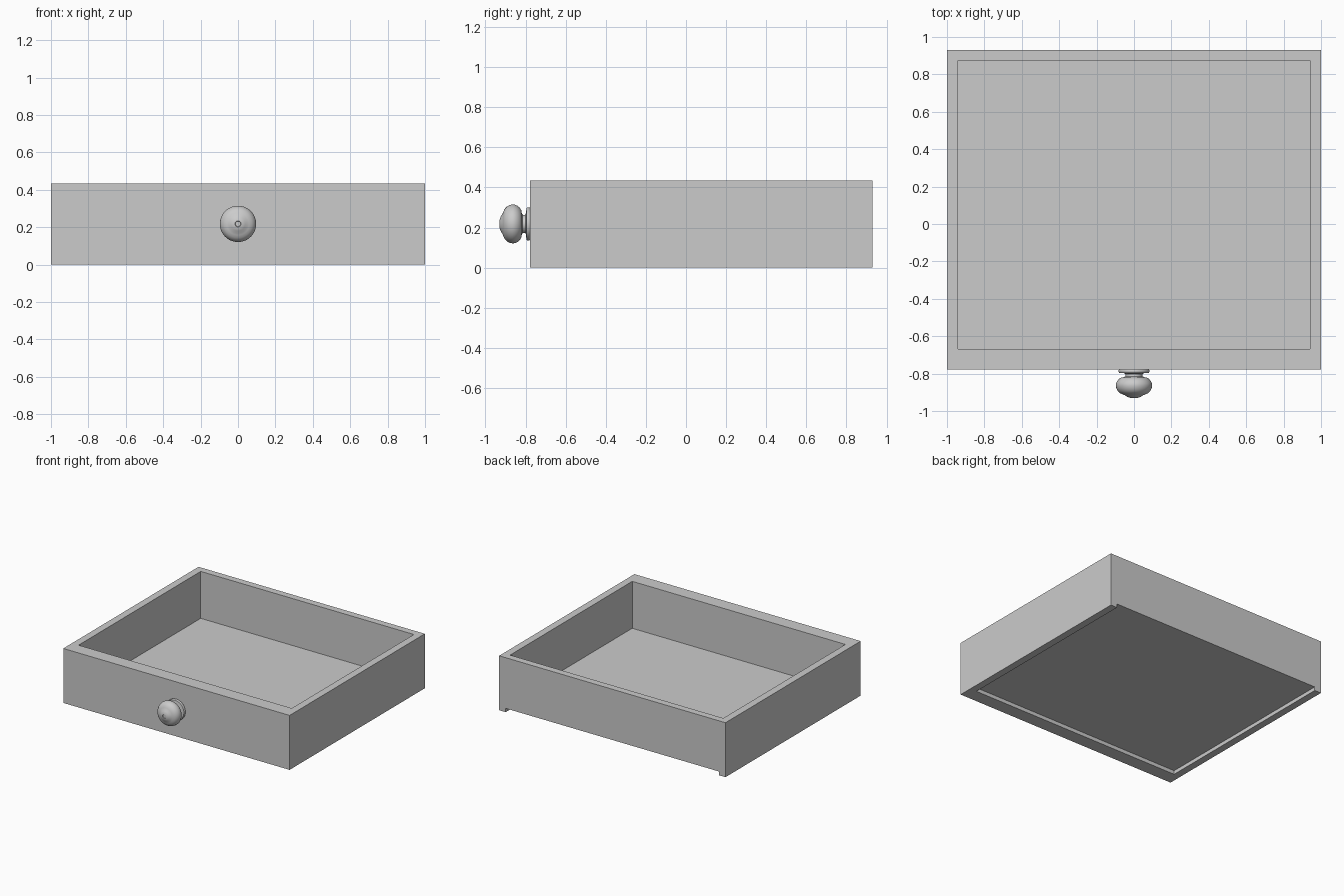
import bpy
import bmesh
from math import tau, radians
from mathutils import Vector

if "Cube" in bpy.data.objects:
    bpy.data.objects.remove(bpy.data.objects["Cube"], do_unlink=True)

HALF_W, FRONT, BACK, HEIGHT = 1.0, -0.777, 0.93, 0.435
INNER_W, INNER_FRONT, INNER_BACK = 0.942, -0.667, 0.875
FLOOR_TOP, FLOOR_BASE = 0.06, 0.03

grey = bpy.data.materials.new("plain grey")
grey.use_nodes = True
colour = (0.6, 0.6, 0.6, 1)
grey.diffuse_color = colour
grey.node_tree.nodes["Principled BSDF"].inputs["Base Color"].default_value = colour


def add_object(name, bm):
    bmesh.ops.recalc_face_normals(bm, faces=bm.faces)
    mesh = bpy.data.meshes.new(name)
    bm.to_mesh(mesh)
    bm.free()
    mesh.materials.append(grey)
    obj = bpy.data.objects.new(name, mesh)
    bpy.context.collection.objects.link(obj)
    return obj


def box(name, low, high):
    low, high = Vector(low), Vector(high)
    bm = bmesh.new()
    bmesh.ops.create_cube(bm, size=1)
    bmesh.ops.scale(bm, vec=high - low, verts=bm.verts)
    bmesh.ops.translate(bm, vec=(low + high) / 2, verts=bm.verts)
    return add_object(name, bm)


def activate(obj):
    bpy.ops.object.select_all(action="DESELECT")
    obj.select_set(True)
    bpy.context.view_layer.objects.active = obj


def carve(obj, cutter):
    cutter.hide_render = True
    mod = obj.modifiers.new("carve", "BOOLEAN")
    mod.operation = "DIFFERENCE"
    mod.solver = "EXACT"
    mod.object = cutter
    activate(obj)
    bpy.ops.object.modifier_apply(modifier=mod.name)
    bpy.data.objects.remove(cutter, do_unlink=True)


# Drawer box: open tray, with an underside recess that runs out at the back
drawer = box("drawer_box", (-HALF_W, FRONT, 0), (HALF_W, BACK, HEIGHT))
carve(drawer, box("tray_cutter", (-INNER_W, INNER_FRONT, FLOOR_TOP),
                  (INNER_W, INNER_BACK, HEIGHT + 0.2)))
carve(drawer, box("underside_cutter", (-INNER_W, INNER_FRONT, -0.2),
                  (INNER_W, BACK + 0.2, FLOOR_BASE)))

# Turned knob: (radius, distance out from the drawer front)
profile = [
    (0, 0), (0.079, 0), (0.083, 0.005), (0.083, 0.013), (0.079, 0.019),
    (0.055, 0.02), (0.046, 0.024), (0.044, 0.031), (0.046, 0.038),
    (0.055, 0.042), (0.068, 0.044), (0.08, 0.051), (0.09, 0.063),
    (0.096, 0.076), (0.097, 0.088), (0.094, 0.103), (0.086, 0.117),
    (0.074, 0.128), (0.06, 0.134), (0.05, 0.138), (0.038, 0.146),
    (0.026, 0.151), (0.016, 0.153), (0.014, 0.149), (0, 0.149),
]
bm = bmesh.new()
points = [bm.verts.new((r, FRONT - d, 0.218)) for r, d in profile]
edges = [bm.edges.new(pair) for pair in zip(points, points[1:])]
bmesh.ops.spin(bm, geom=points + edges, cent=(0, 0, 0.218), axis=(0, 1, 0),
               angle=tau, steps=48)
bmesh.ops.remove_doubles(bm, verts=bm.verts, dist=0.0002)
knob = add_object("front_knob", bm)
activate(knob)
bpy.ops.object.shade_smooth_by_angle(angle=radians(40))
